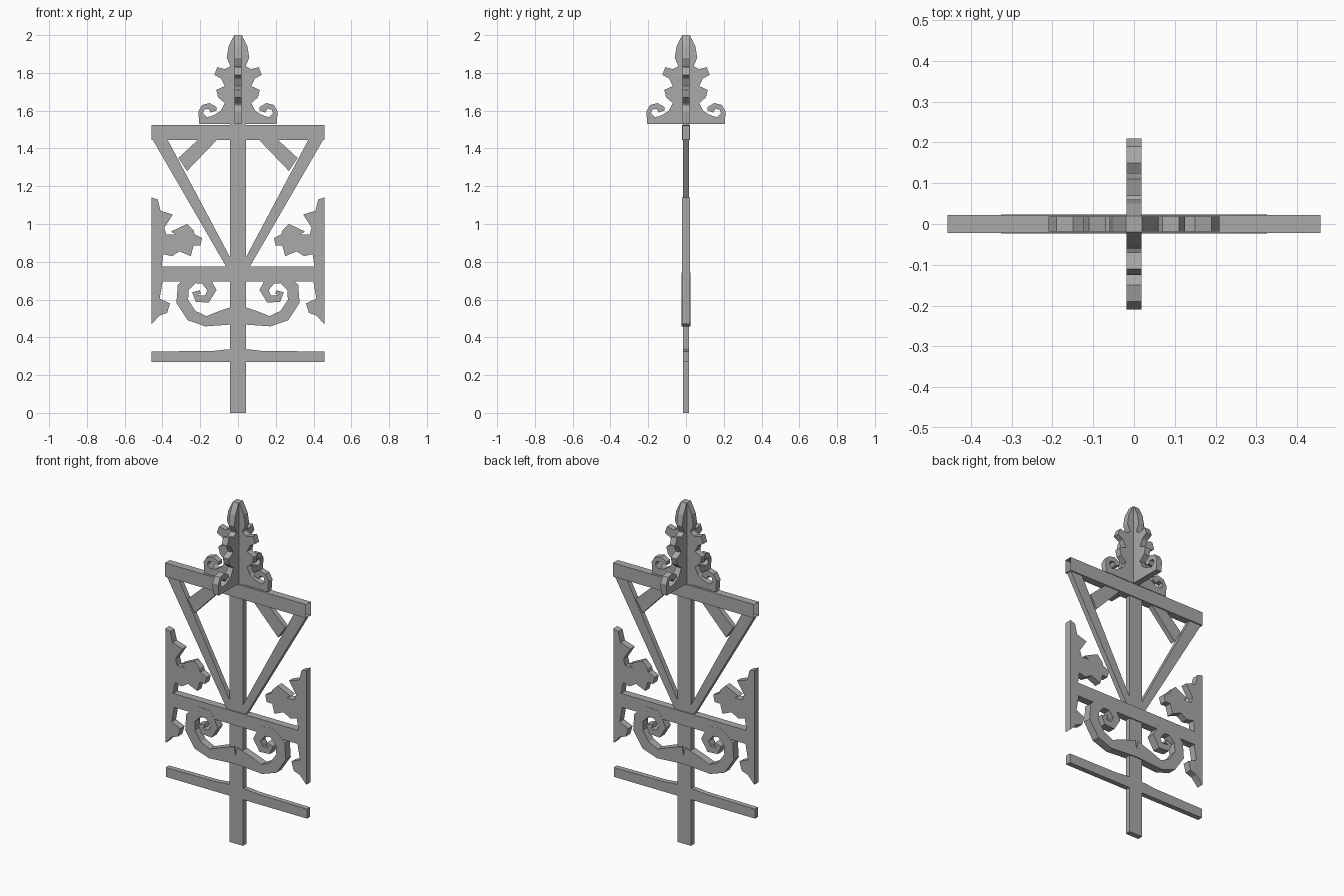
import bpy, bmesh
from mathutils import Vector, Matrix

old = bpy.data.objects.get("Cube")
if old:
    bpy.data.objects.remove(old, do_unlink=True)

iron = bpy.data.materials.new("grey_iron")
iron.use_nodes = True
GREY = (0.4, 0.4, 0.4, 1)
iron.diffuse_color = GREY
iron.node_tree.nodes["Principled BSDF"].inputs["Base Color"].default_value = GREY


def finish(name, bm):
    bmesh.ops.recalc_face_normals(bm, faces=bm.faces)
    mesh = bpy.data.meshes.new(name)
    bm.to_mesh(mesh)
    bm.free()
    mesh.materials.append(iron)
    obj = bpy.data.objects.new(name, mesh)
    bpy.context.collection.objects.link(obj)
    return obj


def plate(name, outline, half, side=1, turn=0):
    """Extrude an x-z outline to a flat plate centred on y = 0."""
    bm = bmesh.new()
    face = bm.faces.new([bm.verts.new((side * x, -half, z)) for x, z in outline])
    ext = bmesh.ops.extrude_face_region(bm, geom=[face])
    verts = [v for v in ext["geom"] if isinstance(v, bmesh.types.BMVert)]
    bmesh.ops.translate(bm, verts=verts, vec=(0, 2 * half, 0))
    bm.transform(Matrix.Rotation(turn, 4, "Z"))
    return finish(name, bm)


def hollow_bar(name, half_x, low, high, half_y):
    """Rectangular bar whose ends are sunk in like an open tube."""
    bm = bmesh.new()
    bmesh.ops.create_cube(bm, size=2)
    bm.transform(Matrix.Translation((0, 0, (low + high) / 2))
                 @ Matrix.Diagonal((half_x, half_y, (high - low) / 2, 1)))
    ends = [f for f in bm.faces if abs(f.normal.x) > 0.9]
    bmesh.ops.inset_individual(bm, faces=ends, thickness=0.005)
    for f in ends:
        shift = -0.05 if f.calc_center_median().x > 0 else 0.05
        bmesh.ops.translate(bm, verts=f.verts[:], vec=(shift, 0, 0))
    return finish(name, bm)


def ribbon(path):
    """Outline of a band that follows (x, z, half width) points."""
    left, right = [], []
    pts = [Vector(p[:2]) for p in path]
    for i, p in enumerate(pts):
        a = (p - pts[i - 1]).normalized() if i else Vector((0, 0))
        b = (pts[i + 1] - p).normalized() if i + 1 < len(pts) else Vector((0, 0))
        t = (a + b).normalized()
        n = Vector((-t.y, t.x)) * path[i][2]
        left.append(p + n)
        right.append(p - n)
    return left + right[::-1]


# Post and horizontal bars
plate("centre_post", [(-.043, 0), (.043, 0), (.043, 1.53), (-.043, 1.53)], .016)
hollow_bar("top_bar", .457, 1.445, 1.525, .022)
hollow_bar("middle_bar", .41, .695, .775, .022)
plate("lower_bar", [(-.457, .27), (.457, .27), (.457, .325), (.13, .328),
                    (.07, .335), (-.07, .335), (-.13, .328), (-.457, .325)], .015)

# Half profiles, mirrored below
brace = [(.02, .74), (.06, .77), (.452, 1.447), (.373, 1.447), (.04, .82)]
strut = [(.11, 1.447), (.21, 1.447), (.315, 1.35), (.27, 1.28)]
leaf = [(.457, 1.14), (.425, 1.13), (.41, 1.07), (.345, 1.05), (.39, .98),
        (.38, .945), (.33, .945), (.355, .96), (.27, 1), (.235, .965),
        (.23, .945), (.19, .925), (.2, .885), (.235, .885), (.25, .83),
        (.31, .855), (.35, .83), (.395, .84), (.405, .77), (.4, .69),
        (.415, .605), (.36, .58), (.375, .53), (.415, .515), (.457, .47)]
scroll = [(0, .52, .05), (.1, .5, .037), (.17, .485, .027), (.245, .515, .032),
          (.295, .59, .032), (.29, .665, .032), (.235, .715, .03),
          (.175, .71, .03), (.138, .65, .024), (.165, .602, .021),
          (.212, .605, .02), (.228, .632, .016), (.2, .64, .01)]
finial = [(0, 2), (.02, 2), (.05, 1.94), (.06, 1.88), (.04, 1.835), (.07, 1.82),
          (.11, 1.83), (.125, 1.79), (.09, 1.77), (.07, 1.73), (.115, 1.71),
          (.105, 1.67), (.07, 1.64), (.09, 1.6), (.13, 1.575), (.165, 1.565),
          (.185, 1.585), (.18, 1.605), (.155, 1.61), (.145, 1.59), (.115, 1.6),
          (.115, 1.62), (.15, 1.64), (.19, 1.63), (.21, 1.595), (.205, 1.53),
          (0, 1.53)]

# Mirrored ironwork
for side, word in ((1, "left"), (-1, "right")):
    plate(word + "_brace", brace, .015, side)
    plate(word + "_strut", strut, .015, side)
    plate(word + "_side_leaf", leaf, .02, side)
    plate(word + "_scroll", ribbon(scroll), .023, side)

# Crossed finial plates
full = finial[1:-1] + [(-x, z) for x, z in finial[-2:0:-1]]
plate("finial_across", full, .018)
plate("finial_through", full, .018, turn=1.5708)
